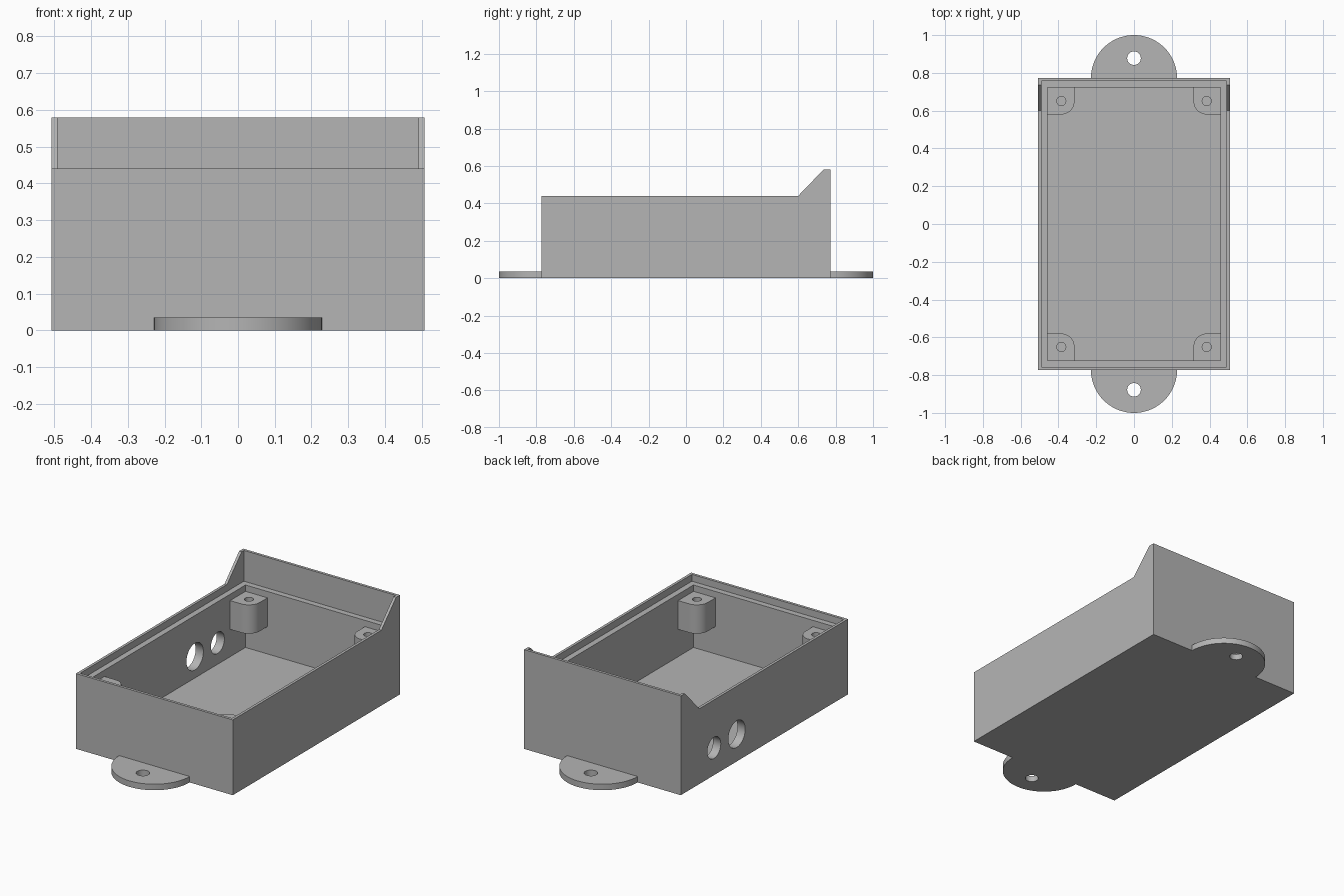
import bpy
import bmesh
from math import cos, sin, pi
from mathutils import Vector, Matrix

default = bpy.data.objects.get("Cube")
if default:
    bpy.data.objects.remove(default, do_unlink=True)

grey = bpy.data.materials.new("grey plastic")
grey.use_nodes = True
colour = (0.46, 0.46, 0.46, 1)
grey.diffuse_color = colour
grey.node_tree.nodes["Principled BSDF"].inputs["Base Color"].default_value = colour

# Main dimensions
HX, HY, RIM, BACK = 0.507, 0.772, 0.44, 0.58
WALL, LIP, FLOOR, LEDGE = 0.05, 0.016, 0.035, 0.40
POST_LOW, POST_TOP = 0.195, 0.363


def prism(name, points, direction):
    """Extrude a planar outline of 3D points into a solid."""
    bm = bmesh.new()
    face = bm.faces.new([bm.verts.new(p) for p in points])
    new = bmesh.ops.extrude_face_region(bm, geom=[face])["geom"]
    moved = [v for v in new if isinstance(v, bmesh.types.BMVert)]
    bmesh.ops.translate(bm, verts=moved, vec=Vector(direction))
    bmesh.ops.recalc_face_normals(bm, faces=bm.faces)
    return to_object(name, bm)


def to_object(name, bm):
    mesh = bpy.data.meshes.new(name)
    bm.to_mesh(mesh)
    bm.free()
    mesh.materials.append(grey)
    obj = bpy.data.objects.new(name, mesh)
    bpy.context.collection.objects.link(obj)
    return obj


def box(name, hx, hy, z0, z1):
    base = [(-hx, -hy, z0), (hx, -hy, z0), (hx, hy, z0), (-hx, hy, z0)]
    return prism(name, base, (0, 0, z1 - z0))


def cylinder(name, radius, depth, centre, axis="Z"):
    bm = bmesh.new()
    turn = Matrix.Rotation(pi / 2, 4, "Y") if axis == "X" else Matrix()
    bmesh.ops.create_cone(bm, cap_ends=True, segments=48, radius1=radius,
                          radius2=radius, depth=depth,
                          matrix=Matrix.Translation(centre) @ turn)
    return to_object(name, bm)


def cut(obj, cutter):
    """Subtract the cutter, keep the result and drop the cutter."""
    mod = obj.modifiers.new("cut", "BOOLEAN")
    mod.operation, mod.solver, mod.object = "DIFFERENCE", "EXACT", cutter
    bpy.context.view_layer.objects.active = obj
    bpy.ops.object.modifier_apply(modifier=mod.name)
    bpy.data.objects.remove(cutter, do_unlink=True)


def smooth(obj):
    bpy.ops.object.select_all(action="DESELECT")
    obj.select_set(True)
    bpy.context.view_layer.objects.active = obj
    bpy.ops.object.shade_smooth_by_angle()


# Case: side profile with raised back, hollowed out with a stepped rim
side = [(-HY, 0), (HY, 0), (HY, BACK), (0.735, BACK), (0.6, RIM), (-HY, RIM)]
case = prism("case", [(-HX, y, z) for y, z in side], (2 * HX, 0, 0))
cut(case, box("lid_recess", HX - LIP, HY - LIP, LEDGE, 0.8))
cut(case, box("cavity", HX - WALL, HY - WALL, FLOOR, 0.7))

# Two round cable openings in one long wall
for y, radius in ((0.255, 0.078), (0.465, 0.062)):
    cut(case, cylinder("cable_hole", radius, 0.2, (-HX, y, 0.16), "X"))
smooth(case)

# Half-round mounting tabs with screw holes
for name, s in (("front_tab", -1), ("back_tab", 1)):
    arc = [pi * i / 48 for i in range(49)]
    tab = prism(name, [(0.228 * cos(a), s * (HY + 0.228 * sin(a)), 0) for a in arc],
                (0, 0, FLOOR))
    cut(tab, cylinder("screw_hole", 0.036, 0.3, (0, s * 0.878, 0)))
    smooth(tab)

# Corner screw posts, rounded toward the middle of the case
x_wall, y_wall = HX - WALL, HY - WALL
size, bend = 0.142, 0.07
x_in, y_in = x_wall - size, y_wall - size
outline = [(x_wall, y_in), (x_wall, y_wall), (x_in, y_wall)]
for i in range(13):
    a = pi + pi / 2 * i / 12
    outline.append((x_in + bend + bend * cos(a), y_in + bend + bend * sin(a)))
for front, sy in (("front", -1), ("back", 1)):
    for hand, sx in (("right", -1), ("left", 1)):
        post = prism(f"{front}_{hand}_post",
                     [(sx * x, sy * y, POST_LOW) for x, y in outline],
                     (0, 0, POST_TOP - POST_LOW))
        cut(post, cylinder("pilot_hole", 0.024, 0.26,
                           (sx * 0.385, sy * 0.651, POST_TOP)))
        smooth(post)
